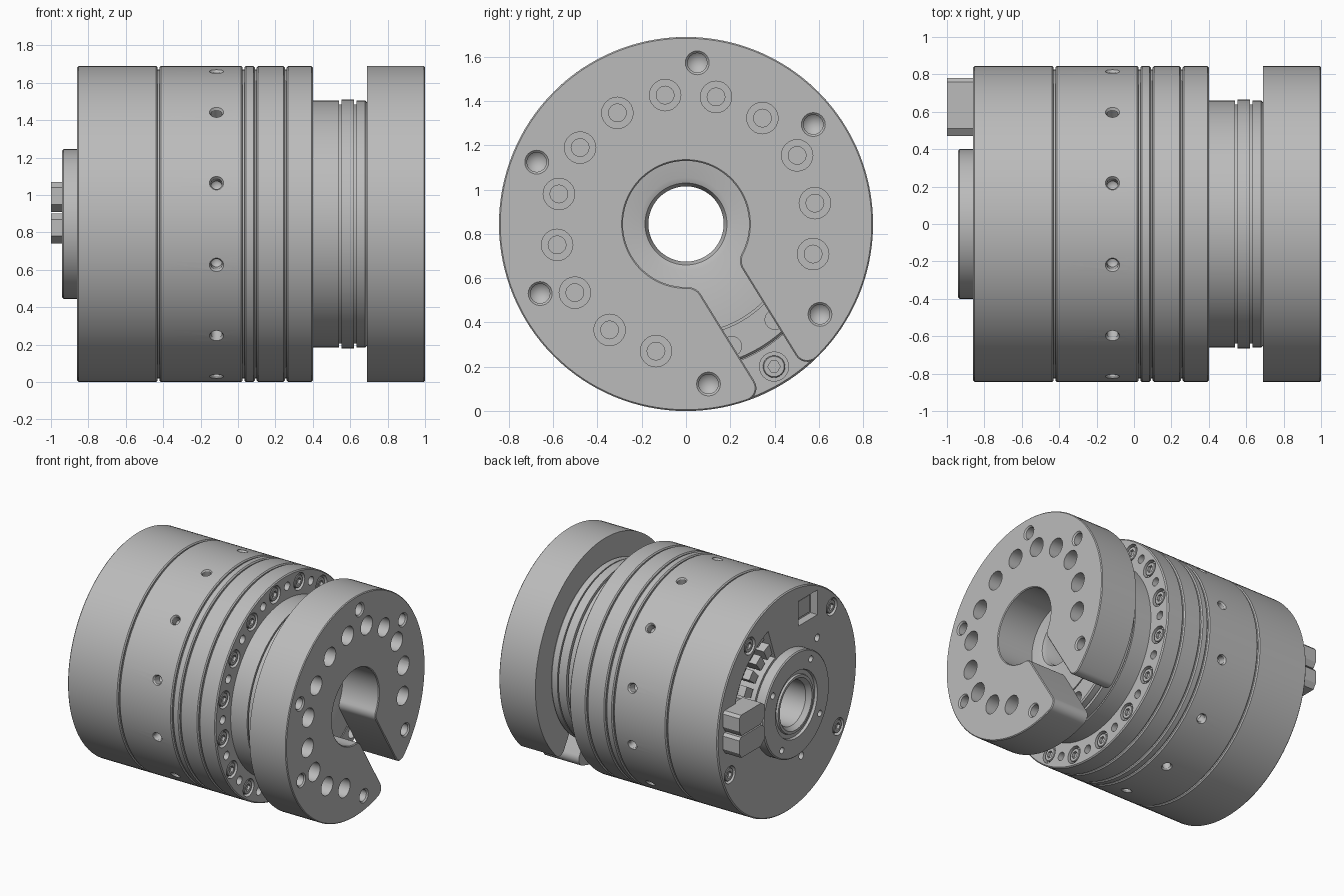
import bpy, bmesh
from math import cos, sin, pi, radians, sqrt, atan2
from mathutils import Matrix, Vector

if "Cube" in bpy.data.objects:
    bpy.data.objects.remove(bpy.data.objects["Cube"])

R = 0.845       # outer radius, also height of the main axis
BORE = 0.17
STEP = 22.5
SLOT = -58.3    # direction of the open slot

metal = bpy.data.materials.new("machined grey")
metal.use_nodes = True
metal.diffuse_color = (0.5, 0.5, 0.5, 1)
metal.node_tree.nodes["Principled BSDF"].inputs["Base Color"].default_value = (0.5, 0.5, 0.5, 1)


def at(x, r, deg, flip=False):
    """Place on a bolt circle, facing +x, or -x when flipped."""
    a = radians(deg)
    m = Matrix.Translation((x, r * cos(a), r * sin(a)))
    return m @ Matrix.Rotation(pi, 4, 'Z') if flip else m


def radial(x, r, deg):
    """Place with the local x axis pointing outward from the main axis."""
    return (Matrix.Rotation(radians(deg), 4, 'X') @ Matrix.Translation((x, r, 0))
            @ Matrix.Rotation(pi / 2, 4, 'Z'))


def lathe(bm, profile, segs, m=Matrix()):
    """Revolve a closed (x, radius) profile about the x axis."""
    rings = []
    for x, r in profile:
        if r == 0:
            rings.append([bm.verts.new(m @ Vector((x, 0, 0)))] * segs)
        else:
            rings.append([bm.verts.new(m @ Vector((x, r * cos(2 * pi * i / segs), r * sin(2 * pi * i / segs))))
                          for i in range(segs)])
    for a, b in zip(rings, rings[1:] + rings[:1]):
        for i in range(segs):
            j = (i + 1) % segs
            corners = list(dict.fromkeys((a[i], a[j], b[j], b[i])))
            if len(corners) > 2:
                bm.faces.new(corners)


def prism(bm, outline, x0, x1):
    """Extrude a (y, z) outline along x."""
    a, b = [[bm.verts.new((x, y, z)) for y, z in outline] for x in (x0, x1)]
    caps = [bm.faces.new(a), bm.faces.new(b)]
    for i in range(len(a)):
        j = (i + 1) % len(a)
        bm.faces.new((a[i], a[j], b[j], b[i]))
    return caps


def make(name, bm):
    bmesh.ops.recalc_face_normals(bm, faces=bm.faces)
    mesh = bpy.data.meshes.new(name)
    bm.to_mesh(mesh)
    bm.free()
    mesh.materials.append(metal)
    obj = bpy.data.objects.new(name, mesh)
    bpy.context.collection.objects.link(obj)
    return obj


def revolve(name, profile, places=(Matrix(),), segs=128):
    bm = bmesh.new()
    for m in places:
        lathe(bm, profile, segs, m)
    return make(name, bm)


def cut(obj, cutter):
    mod = obj.modifiers.new("cut", 'BOOLEAN')
    mod.operation, mod.solver, mod.object = 'DIFFERENCE', 'EXACT', cutter
    bpy.context.view_layer.update()
    mesh = bpy.data.meshes.new_from_object(obj.evaluated_get(bpy.context.evaluated_depsgraph_get()))
    obj.modifiers.clear()
    obj.data = mesh
    bpy.data.objects.remove(cutter)


def drill(obj, profile, places, segs=24):
    cut(obj, revolve("cutter", profile, places, segs))


def hole(r, depth):
    return [(-depth, 0), (-depth, r), (0.02, r), (0.02, 0)]


def ring(name, x0, x1, r=R, c=0.008, groove=0.01):
    """Bored ring with chamfered rims and a narrow groove at its right end."""
    e = x1 - groove
    return revolve(name, [(x0, BORE), (x0, r - c), (x0 + c, r), (e - c, r), (e, r - c),
                          (e, r - 0.02), (x1, r - 0.02), (x1, BORE)])


def bolts(name, places):
    obj = revolve(name, [(0, 0), (0, 0.05), (0.026, 0.05), (0.03, 0.046), (0.03, 0)], places, 24)
    drill(obj, hole(0.028, 0.02), [m @ Matrix.Translation((0.03, 0, 0)) for m in places], 6)


def arc(cy, cz, r, a0, a1, n):
    return [(cy + r * cos(a0 + (a1 - a0) * i / n), cz + r * sin(a0 + (a1 - a0) * i / n)) for i in range(n + 1)]


def sector(r0, r1, d0, d1, n=12):
    a, b = radians(d0), radians(d1)
    return arc(0, 0, r0, a, b, n) + arc(0, 0, r1, b, a, n)


# Body rings
rear = ring("rear_housing", -0.86, -0.42)
body = ring("main_body", -0.42, 0.035)
ring("thin_ring", 0.035, 0.1)
ring("middle_ring", 0.1, 0.26)
front = ring("front_ring", 0.26, 0.4, groove=0)

# Radial holes around the main body
drill(body, [(-0.1, 0), (-0.07, 0.03), (-0.012, 0.03), (0.01, 0.045), (0.01, 0)],
      [radial(-0.115, R, 15 + 30 * i) for i in range(12)])

# Front ring bolts alternating with small holes
seats = [SLOT + STEP * i for i in range(16)]
drill(front, hole(0.066, 0.035), [at(0.4, 0.757, d) for d in seats])
drill(front, hole(0.032, 0.08), [at(0.4, 0.757, d + STEP / 2) for d in seats])
bolts("front_ring_bolts", [at(0.365, 0.757, d) for d in seats])

# Grooved neck between body and flange
neck = revolve("neck", [(0.38, BORE), (0.38, 0.66), (0.54, 0.66), (0.54, 0.64), (0.553, 0.64), (0.553, 0.665),
                        (0.62, 0.665), (0.62, 0.64), (0.633, 0.64), (0.633, 0.66), (0.68, 0.66), (0.69, 0.65),
                        (0.69, 0.505), (0.68, 0.505), (0.68, 0.495), (0.69, 0.495), (0.69, 0.21),
                        (0.68, 0.185), (0.65, BORE)])
drill(neck, hole(0.045, 0.1), [at(0.69, 0.59, SLOT + s * STEP / 2) for s in (-1, 1)])

# Flange outline: outer arc, rounded slot mouth, bore arc
half, ro, ri, bore = 0.11, 0.06, 0.07, 0.285
uo = sqrt((R - ro) ** 2 - (half + ro) ** 2)
ui = sqrt((bore + ri) ** 2 - (half + ri) ** 2)
ao, ai = atan2(half + ro, uo), atan2(half + ri, ui)
side = (arc(0, 0, bore, pi, ai, 40)[:-1]
        + arc(ui, half + ri, ri, pi + ai, 1.5 * pi, 8)
        + arc(uo, half + ro, ro, -pi / 2, ao, 8)
        + arc(0, 0, R, ao, pi, 60)[1:])
outline = side[1:-1] + [(-R, 0)] + [(u, -v) for u, v in side[-2:0:-1]] + [(-bore, 0)]
# The seam between the two ends is removed by bridging the halves in two solid pieces
c, s = cos(radians(SLOT)), sin(radians(SLOT))
turned = [(u * c - v * s, u * s + v * c) for u, v in
          side[1:-1] + [(-R, 0)] + [(u, -v) for u, v in side[-2:0:-1]] + [(-bore, 0)]]
bm = bmesh.new()
caps = prism(bm, turned, 0.69, 1.0)
bmesh.ops.recalc_face_normals(bm, faces=bm.faces)
bmesh.ops.bevel(bm, geom=list(caps[1].edges), offset=0.006, segments=1, affect='EDGES')
flange = make("slotted_flange", bm)

# Flange counterbored holes and tapped holes
drill(flange, [(-0.3, 0), (-0.3, 0.04), (-0.2, 0.04), (-0.2, 0.071), (0.02, 0.071), (0.02, 0)],
      [at(1.0, 0.59, SLOT + STEP * i) for i in range(2, 15)])
drill(flange, [(-0.2, 0), (-0.16, 0.044), (-0.01, 0.044), (0.002, 0.056), (0.02, 0.056), (0.02, 0)],
      [at(1.0, 0.73, d) for d in (86, 38, -34, -82, 205.5, 157.5)])

# Rear hub with stepped bore
hub = revolve("rear_hub", [(-0.85, BORE), (-0.85, 0.4), (-0.932, 0.4), (-0.94, 0.392), (-0.94, 0.255),
                           (-0.92, 0.25), (-0.92, 0.22), (-0.935, 0.215), (-0.935, 0.195), (-0.9, BORE)])
drill(hub, hole(0.024, 0.05), [at(-0.94, 0.335, SLOT + 90 * i, True) for i in range(4)])

# Rear face bolts, small holes, window and wiring pocket
rear_seats = (53, 136, 214.5, 337)
drill(rear, hole(0.066, 0.035), [at(-0.86, 0.755, d, True) for d in rear_seats])
drill(rear, hole(0.028, 0.08), [at(-0.86, 0.51, d, True) for d in (136, 250)])
bolts("rear_bolts", [at(-0.825, 0.755, d, True) for d in rear_seats])
bm = bmesh.new()
prism(bm, [(-0.37, 0.53), (-0.14, 0.53), (-0.14, 0.72), (-0.37, 0.72)], -0.9, -0.8)
prism(bm, sector(0.42, 0.67, 20, 70), -0.9, -0.7)
cut(rear, make("cutter", bm))
bm = bmesh.new()
prism(bm, [(-0.33, 0.56), (-0.18, 0.56), (-0.18, 0.69), (-0.33, 0.69)], -0.825, -0.79)
make("window_block", bm)
bm = bmesh.new()
for d in (24, 37, 50, 62):
    prism(bm, sector(0.45, 0.54, d, d + 8, 2), -0.84, -0.69)
    prism(bm, sector(0.57, 0.64, d, d + 8, 2), -0.8, -0.69)
make("terminal_blocks", bm)

# Pair of connector blocks on the rear face
bm = bmesh.new()
for z in (-0.105, 0.065):
    prism(bm, [(0.47, z + 0.04), (0.52, z), (0.755, z), (0.78, z + 0.04),
               (0.78, z + 0.14), (0.76, z + 0.16), (0.51, z + 0.16), (0.47, z + 0.13)], -1.0, -0.84)
make("connector_blocks", bm)

# Raise the axis and shade
for obj in bpy.context.collection.objects:
    if obj.type == 'MESH' and metal.name in obj.data.materials:
        obj.location.z = R
        bpy.ops.object.select_all(action='DESELECT')
        obj.select_set(True)
        bpy.context.view_layer.objects.active = obj
        bpy.ops.object.shade_smooth_by_angle(angle=radians(30))
